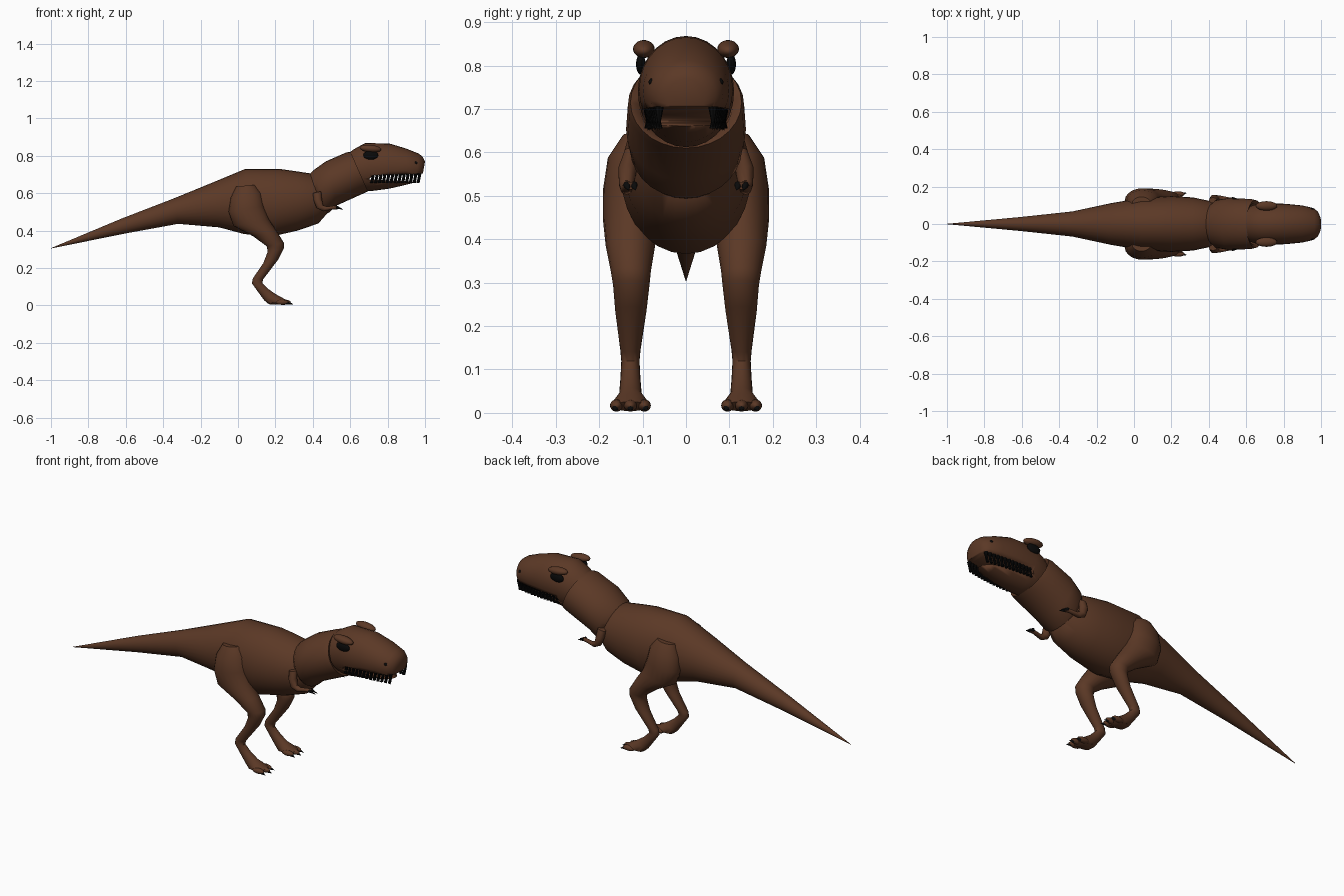
import bpy, bmesh, math
from mathutils import Vector

if "Cube" in bpy.data.objects:
    bpy.data.objects.remove(bpy.data.objects["Cube"])


def material(name, rgb):
    m = bpy.data.materials.new(name)
    m.use_nodes = True
    m.diffuse_color = (*rgb, 1)
    m.node_tree.nodes["Principled BSDF"].inputs["Base Color"].default_value = (*rgb, 1)
    return m


brown = material("brown_hide", (0.105, 0.040, 0.019))
black = material("black_claw", (0.003, 0.003, 0.003))
SIDES = (("left", 1), ("right", -1))


def finish(name, bm, mat, angle=50):
    bmesh.ops.recalc_face_normals(bm, faces=bm.faces[:])
    mesh = bpy.data.meshes.new(name)
    bm.to_mesh(mesh)
    bm.free()
    mesh.materials.append(mat)
    obj = bpy.data.objects.new(name, mesh)
    bpy.context.collection.objects.link(obj)
    bpy.ops.object.select_all(action='DESELECT')
    obj.select_set(True)
    bpy.context.view_layer.objects.active = obj
    bpy.ops.object.shade_smooth_by_angle(angle=math.radians(angle))
    return obj


def loft(name, sections, segs=28, mat=brown, angle=50):
    """Skin oval rings, each given by its two outline points (x, z), centre y and half width."""
    bm = bmesh.new()
    rings = []
    for xa, za, xb, zb, y, half in sections:
        a, b = Vector((xa, y, za)), Vector((xb, y, zb))
        mid, up = (a + b) / 2, (a - b) / 2
        ring = []
        for i in range(segs):
            t = math.tau * i / segs
            ring.append(bm.verts.new(mid + up * math.cos(t) + Vector((0, half * math.sin(t), 0))))
        rings.append(ring)
    for r, s in zip(rings, rings[1:]):
        for i in range(segs):
            j = (i + 1) % segs
            bm.faces.new((r[i], r[j], s[j], s[i]))
    bm.faces.new(rings[0])
    bm.faces.new(rings[-1])
    return finish(name, bm, mat, angle)


def centred(sections):
    return [(a, b, c, d, 0, w) for a, b, c, d, w in sections]


def cone(bm, base, tip, radius, segs=8):
    base, tip = Vector(base), Vector(tip)
    axis = tip - base
    mat = axis.to_track_quat('Z', 'Y').to_matrix().to_4x4()
    mat.translation = (base + tip) / 2
    bmesh.ops.create_cone(bm, cap_ends=True, segments=segs, radius1=radius,
                          radius2=0, depth=axis.length, matrix=mat)


def ellipsoid(name, centre, scale, mat, tilt=0):
    bm = bmesh.new()
    bmesh.ops.create_uvsphere(bm, u_segments=20, v_segments=12, radius=1)
    for v in bm.verts:
        p = Vector(a * b for a, b in zip(v.co, scale))
        p.z += p.x * tilt
        v.co = p + Vector(centre)
    return finish(name, bm, mat)


# Tail and torso
loft("body", centred([
    (-1, .306, -1, .304, .001), (-.62, .465, -.60, .385, .037),
    (-.34, .573, -.32, .436, .067), (-.14, .655, -.10, .417, .112),
    (.04, .73, .03, .382, .138), (.22, .73, .17, .366, .150),
    (.31, .717, .32, .40, .142), (.39, .705, .43, .438, .122),
    (.46, .66, .48, .495, .09)]))

# Neck collar, open towards the head
loft("neck", centred([
    (.37, .69, .46, .49, .10), (.40, .72, .485, .495, .128),
    (.47, .77, .53, .535, .138), (.58, .818, .67, .598, .134),
    (.602, .82, .695, .61, .128), (.60, .80, .68, .622, .108),
    (.57, .79, .65, .615, .100)]))

# Head with a cut mouth
head = loft("head", centred([
    (.56, .79, .63, .62, .085), (.62, .835, .68, .612, .104),
    (.68, .868, .72, .612, .111), (.81, .865, .81, .624, .108),
    (.90, .838, .90, .645, .099), (.965, .812, .955, .660, .085),
    (.987, .795, .975, .668, .068), (1.0, .77, .985, .685, .043)]))
bm = bmesh.new()
wedge = [(.70, .672), (1.1, .655), (1.1, .708), (.72, .697)]
base = bm.faces.new([bm.verts.new((x, -.3, z)) for x, z in wedge])
ext = bmesh.ops.extrude_face_region(bm, geom=[base])
bmesh.ops.translate(bm, vec=(0, .6, 0),
                    verts=[g for g in ext["geom"] if isinstance(g, bmesh.types.BMVert)])
cutter = finish("mouth_cutter", bm, brown)
cutter.hide_render = True
cutter.hide_viewport = True
cutter.display_type = 'WIRE'
cut = head.modifiers.new("mouth", 'BOOLEAN')
cut.operation = 'DIFFERENCE'
cut.solver = 'EXACT'
cut.object = cutter

for side, s in SIDES:
    # Teeth along the jaw edge
    bm = bmesh.new()
    count = 13
    for i in range(count):
        t = i / (count - 1)
        x, y = .722 + .248 * t, s * (.088 - .026 * t ** 2)
        cone(bm, (x, y, .706), (x, y, .65), .011)
        cone(bm, (x - .008, y, .655), (x - .008, y, .69), .008)
    finish(side + "_teeth", bm, black, 30)

    # Eye, brow and nostril
    ellipsoid(side + "_eye", (.71, s * .104, .803), (.04, .011, .024), black)
    ellipsoid(side + "_brow", (.708, s * .097, .838), (.058, .025, .02), brown, -.08)
    ellipsoid(side + "_nostril", (.952, s * .079, .762), (.009, .007, .008), black)

    # Leg from hip to foot: front and back outline points
    loft(side + "_leg", [
        (.09, .645, -.01, .635, s * .11, .035), (.125, .60, -.04, .575, s * .118, .062),
        (.14, .53, -.05, .50, s * .123, .068), (.165, .46, -.025, .425, s * .127, .064),
        (.205, .40, .08, .37, s * .128, .057), (.245, .335, .155, .315, s * .127, .046),
        (.245, .305, .158, .285, s * .126, .042), (.215, .245, .135, .225, s * .127, .036),
        (.135, .14, .08, .145, s * .128, .023), (.13, .12, .074, .118, s * .128, .021),
        (.165, .085, .105, .075, s * .128, .023), (.205, .058, .14, .027, s * .128, .026),
        (.235, .042, .165, .006, s * .128, .04), (.262, .026, .24, .004, s * .128, .038)],
        segs=20)

    # Three toes with claws
    claws = bmesh.new()
    for n, d in enumerate((-.032, 0, .032)):
        y = s * .128 + d
        reach = .012 if d == 0 else 0
        ellipsoid(f"{side}_toe_{n + 1}", (.235 + reach, y, .017), (.035, .015, .014), brown)
        cone(claws, (.248 + reach, y, .016), (.284 + reach, y + d * .2, .006), .012)
    finish(side + "_foot_claws", claws, black)

    # Small arm with two claws
    loft(side + "_arm", [
        (.445, .61, .40, .60, s * .125, .016), (.448, .57, .405, .56, s * .134, .022),
        (.455, .535, .42, .52, s * .137, .018), (.475, .528, .455, .503, s * .137, .014),
        (.51, .533, .505, .512, s * .132, .011), (.535, .532, .533, .514, s * .128, .011)], segs=14)
    claws = bmesh.new()
    for d in (-.008, .008):
        cone(claws, (.525, s * .128 + d, .525), (.565, s * .124 + d, .512), .009)
    finish(side + "_hand_claws", claws, black)
